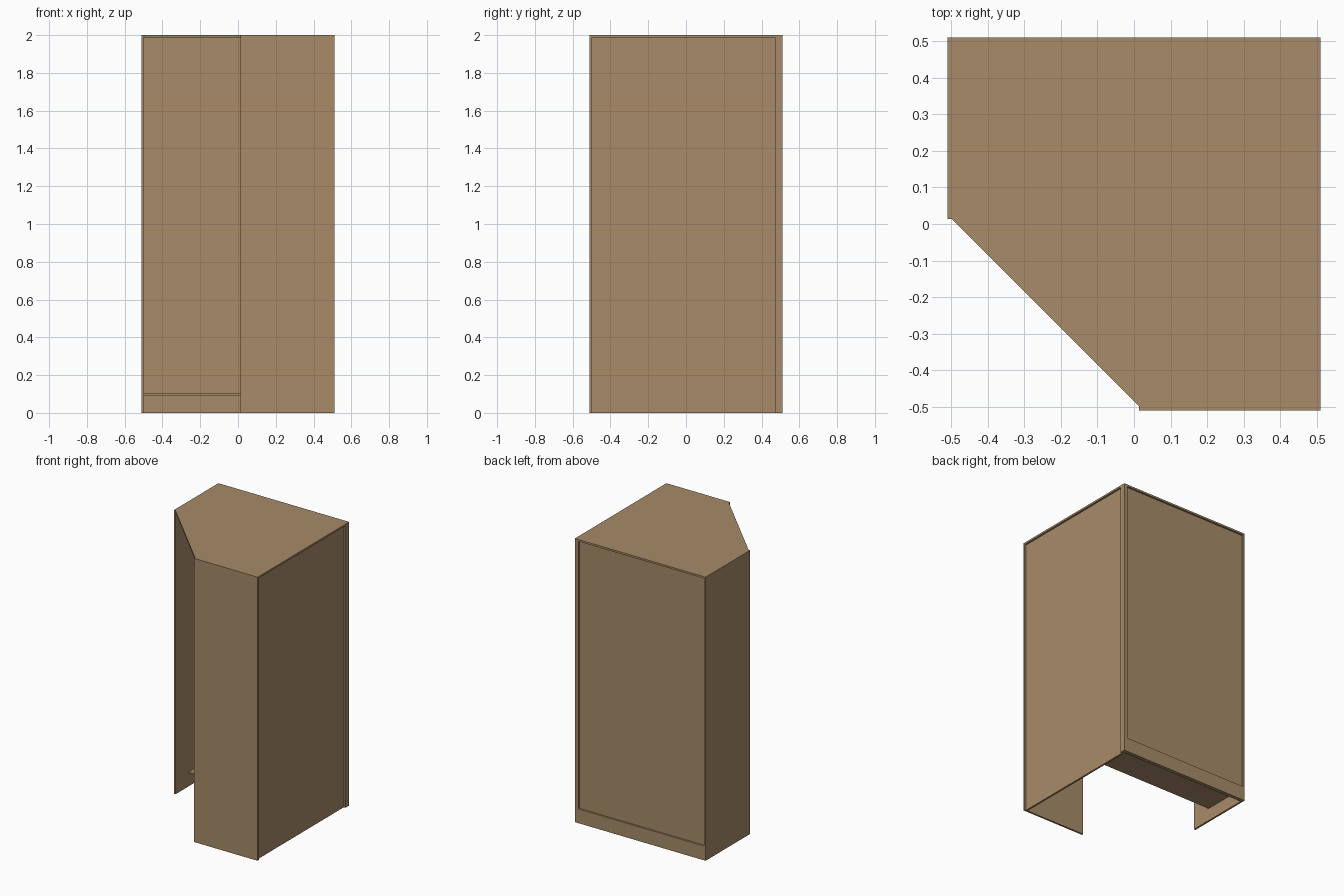
import bpy
import bmesh

cube = bpy.data.objects.get("Cube")
if cube:
    bpy.data.objects.remove(cube, do_unlink=True)

wood = bpy.data.materials.new("tan wood")
wood.use_nodes = True
TAN = (0.39, 0.26, 0.14, 1)
wood.diffuse_color = TAN
wood.node_tree.nodes["Principled BSDF"].inputs["Base Color"].default_value = TAN

HALF = 0.51     # half width of the cabinet
T = 0.013       # board thickness
IN = HALF - T   # inner face of the outer boards
TOP = 2.0


def board(name, outline, z0, z1):
    """Extrude a flat outline from z0 up to z1."""
    bm = bmesh.new()
    face = bm.faces.new([bm.verts.new((x, y, z0)) for x, y in outline])
    up = bmesh.ops.extrude_face_region(bm, geom=[face])["geom"]
    bmesh.ops.translate(bm, vec=(0, 0, z1 - z0),
                        verts=[v for v in up if isinstance(v, bmesh.types.BMVert)])
    bmesh.ops.recalc_face_normals(bm, faces=bm.faces)
    mesh = bpy.data.meshes.new(name)
    bm.to_mesh(mesh)
    bm.free()
    mesh.materials.append(wood)
    obj = bpy.data.objects.new(name, mesh)
    bpy.context.collection.objects.link(obj)
    return obj


def box(name, x0, x1, y0, y1, z0, z1):
    return board(name, [(x0, y0), (x1, y0), (x1, y1), (x0, y1)], z0, z1)


# Outer boards beside the diagonal opening
box("front_panel", T, HALF, -HALF, -IN, 0, TOP)
box("side_panel", -HALF, -IN, T, HALF, 0, TOP)

# Top with the cut corner, fitted between the outer boards
board("top_panel", [(-IN, T), (T, -IN), (HALF, -IN), (HALF, HALF), (-IN, HALF)],
      TOP - T, TOP)

# Recessed long walls and the corner post where they meet
box("long_side_panel", IN - T, IN, -IN, 0.47, 0, TOP - T)
box("back_panel", -IN, 0.483, IN - T, IN, 0, TOP - T)
box("corner_post", 0.483, HALF, 0.47, HALF, 0, TOP - T)

# Rear plinth and the low shelf along the back
box("rear_plinth", -IN, 0.483, IN, HALF, 0, 0.1)
box("bottom_shelf", -IN, IN - T, 0.16, IN - T, 0.09, 0.102)
